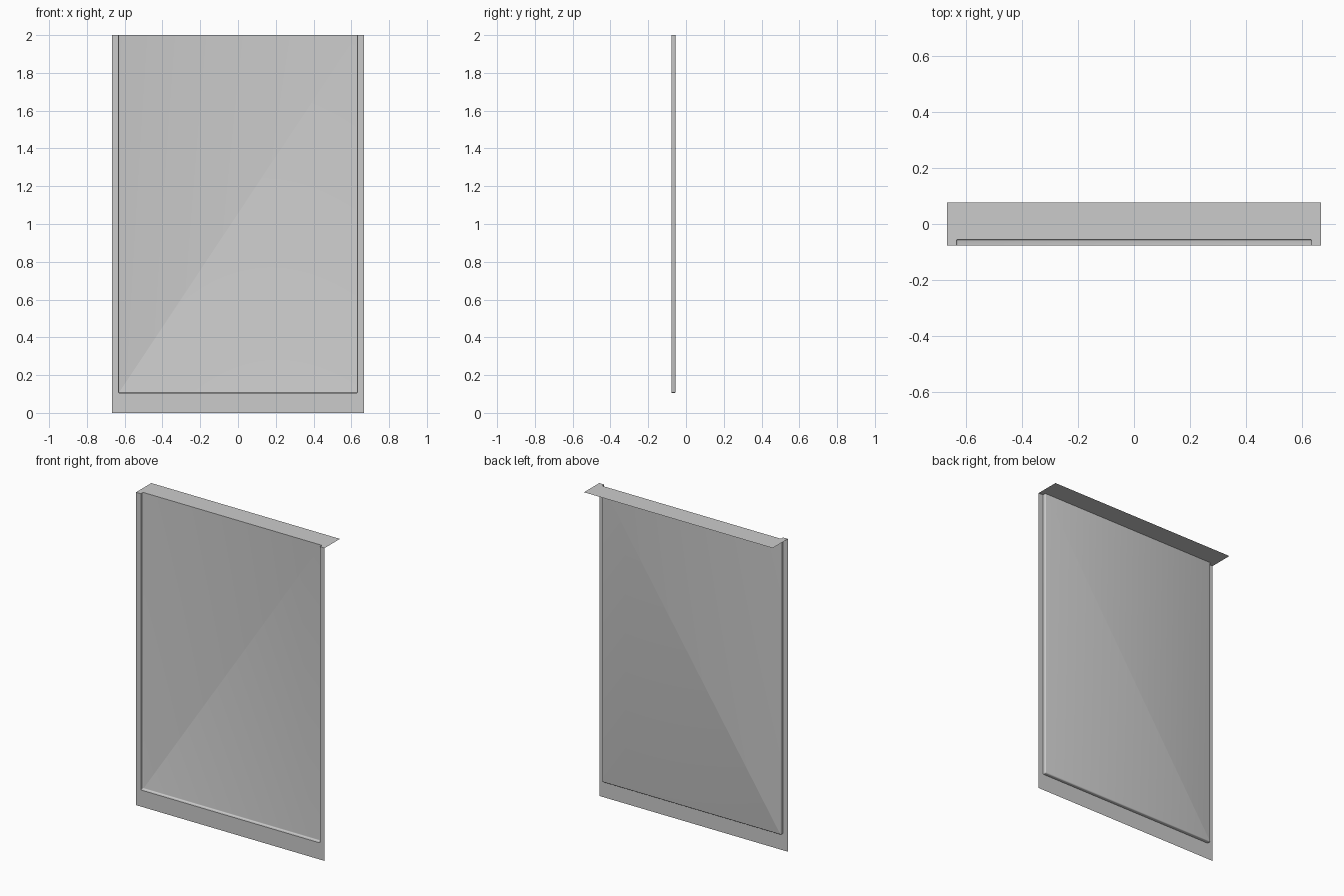
import bpy, bmesh, math

if "Cube" in bpy.data.objects:
    bpy.data.objects.remove(bpy.data.objects["Cube"])

W, H = 0.667, 2.0           # half width, height
RX, RZ = 0.633, 0.106       # recess half width, recess floor height
YF, YP, YB = -0.077, -0.055, 0.077   # front frame, recessed panel, shelf back
R, SEG = 0.006, 3           # small rounding

bm = bmesh.new()


def recess_ring(inset, y):
    """U-shaped line around the recess: down the left, along the floor, up the right."""
    left = [(-RX + inset, H)]
    r = max(R - inset, 0.0005)
    for i in range(SEG + 1):
        a = math.pi + math.pi / 2 * i / SEG
        left.append((-RX + inset + r + r * math.cos(a), RZ + inset + r + r * math.sin(a)))
    pts = left + [(-x, z) for x, z in reversed(left)]
    return [bm.verts.new((x, y, z)) for x, z in pts]


# Recess walls, rounded where they meet the panel
steps = [(0, YF)]
for i in range(SEG + 1):
    a = math.pi / 2 * i / SEG
    steps.append((R * (1 - math.cos(a)), YP - R + R * math.sin(a)))
rings = [recess_ring(d, y) for d, y in steps]
for a, b in zip(rings, rings[1:]):
    for i in range(len(a) - 1):
        bm.faces.new((a[i], a[i + 1], b[i + 1], b[i]))

# Recessed panel
bm.faces.new(rings[-1])

# Flush front frame, split at the centre of the floor
outer = [bm.verts.new((x, YF, z)) for x, z in ((-W, H), (-W, 0), (W, 0), (W, H))]
f, h = rings[0], len(rings[0]) // 2
bm.faces.new([outer[0], outer[1]] + f[:h][::-1])
bm.faces.new([outer[1], outer[2], f[h], f[h - 1]])
bm.faces.new([outer[2], outer[3]] + f[h:][::-1])

# Top shelf, notched over the recess
back = [bm.verts.new((x, YB, H)) for x in (W, -W)]
notch = [r[0] for r in rings] + [r[-1] for r in reversed(rings)]
bm.faces.new([outer[0]] + notch + [outer[3]] + back)

bmesh.ops.recalc_face_normals(bm, faces=bm.faces)
top = max(bm.faces, key=lambda p: p.calc_center_median().z)
if top.normal.z < 0:
    bmesh.ops.reverse_faces(bm, faces=bm.faces)

mesh = bpy.data.meshes.new("recessed_panel")
bm.to_mesh(mesh)
bm.free()
obj = bpy.data.objects.new("recessed_panel", mesh)
bpy.context.collection.objects.link(obj)
bpy.context.view_layer.objects.active = obj
obj.select_set(True)
bpy.ops.object.shade_smooth_by_angle(angle=math.radians(35))
